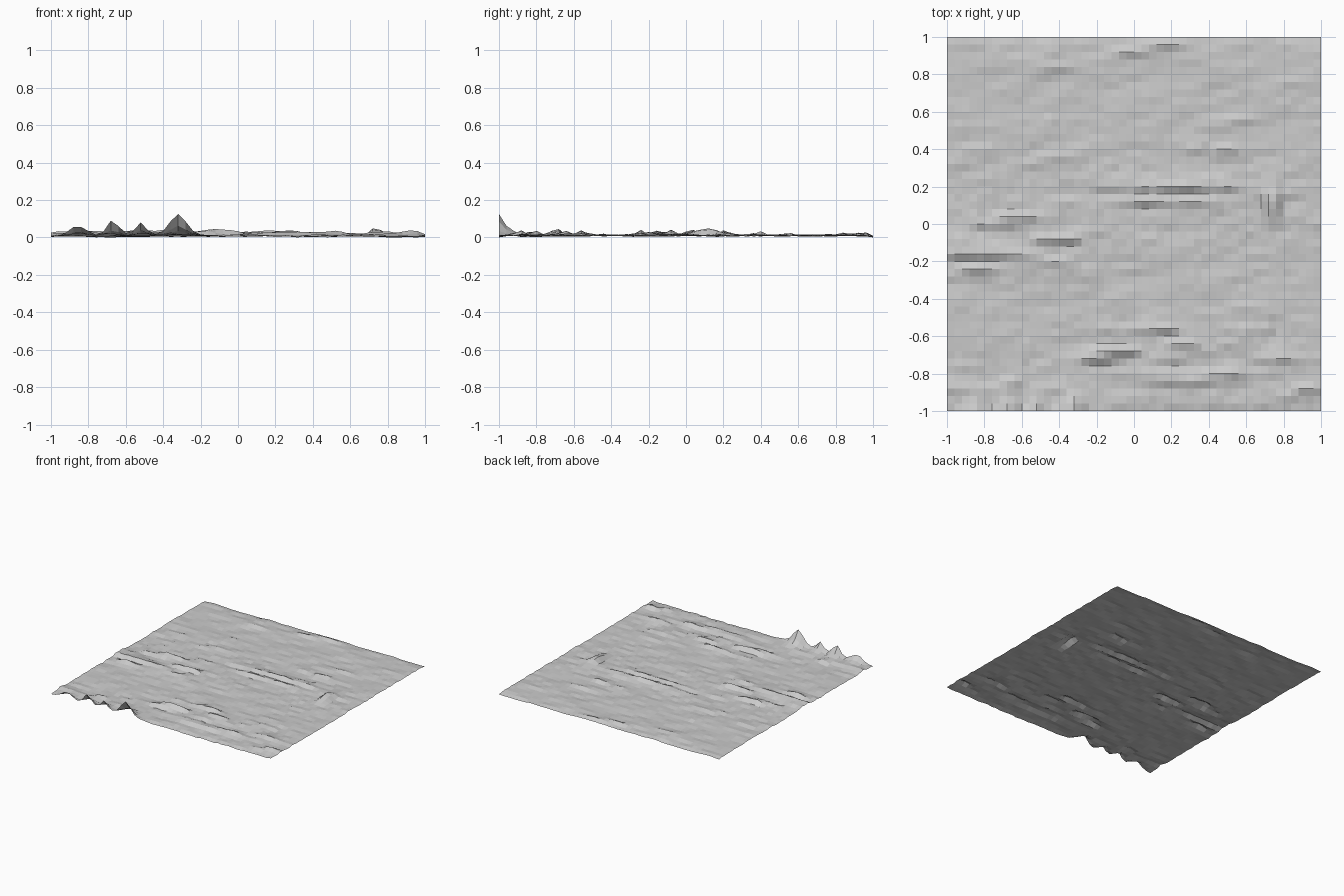
import bpy, bmesh, random
from math import exp
from mathutils import Vector, noise

if "Cube" in bpy.data.objects:
    bpy.data.objects.remove(bpy.data.objects["Cube"])

random.seed(4)
N = 50          # cells per side

# Main ridges: x, y, half length along x, height
RIDGES = [
    (-0.62, 0.03, 0.12, 0.030), (-0.75, -0.15, 0.25, 0.026),
    (-0.40, -0.08, 0.14, 0.024), (0.20, 0.21, 0.40, 0.024),
    (0.20, 0.12, 0.25, 0.016), (0.74, 0.10, 0.04, 0.032),
    (0.48, 0.39, 0.07, 0.024), (0.12, -0.56, 0.12, 0.026),
    (-0.10, -0.68, 0.12, 0.028), (0.30, -0.82, 0.30, 0.020),
    (0.93, -0.89, 0.06, 0.032), (0.10, 0.95, 0.20, 0.018),
]
# Peaks on the front edge: x, half width, height
PEAKS = [(-0.32, 0.06, 0.115), (-0.52, 0.04, 0.065),
         (-0.67, 0.045, 0.08), (-0.86, 0.06, 0.055)]

# Rough patches with many short ridges: x range, y range, count
PATCHES = [((-1, -0.2), (-0.3, 0.2), 8), ((-0.2, 0.7), (-0.8, -0.4), 8),
           ((-1, 1), (-0.95, -0.7), 8), ((-0.9, 0.9), (0.3, 0.9), 8)]
ridges = list(RIDGES)
for xr, yr, count in PATCHES:
    for _ in range(count):
        ridges.append((random.uniform(*xr), random.uniform(*yr),
                       random.uniform(0.05, 0.14), random.uniform(0.008, 0.018)))


def height(x, y):
    # long shallow waves running mostly along x, then fine roughness
    z = 0.019
    z += 0.007 * noise.noise(Vector((x * 3, (y - 0.15 * x) * 11, 2.3)))
    z += 0.006 * noise.noise(Vector((x * 6, (y - 0.25 * x) * 19, 7.1)))
    rough = 0.0015 + 0.003 * exp(-((y - 0.05) / 0.35) ** 2)
    if y < -0.5:
        rough += 0.002
    z += random.uniform(-rough, rough)
    for cx, cy, rx, h in ridges:
        dx = x - cx
        dy = y - cy - 0.15 * dx * (cy > 0.3)
        ry = 0.1 if rx < 0.045 else 0.028
        z += h * exp(-(dx / rx) ** 4 - (dy / ry) ** 2)
    for px, w, h in PEAKS:
        z += h * exp(-((x - px) / w) ** 2 - (y + 1) / 0.045)
    # quiet borders sag slightly
    if y > 0.97 or (y < -0.97 and x > -0.1):
        z -= 0.006
    return z


# Terrain sheet
bm = bmesh.new()
bmesh.ops.create_grid(bm, x_segments=N, y_segments=N, size=1.0)
for v in bm.verts:
    v.co.z = height(v.co.x, v.co.y)
low = min(v.co.z for v in bm.verts)
for v in bm.verts:
    v.co.z -= low
mesh = bpy.data.meshes.new("terrain_sheet")
bm.to_mesh(mesh)
bm.free()
bpy.context.collection.objects.link(bpy.data.objects.new("terrain_sheet", mesh))
